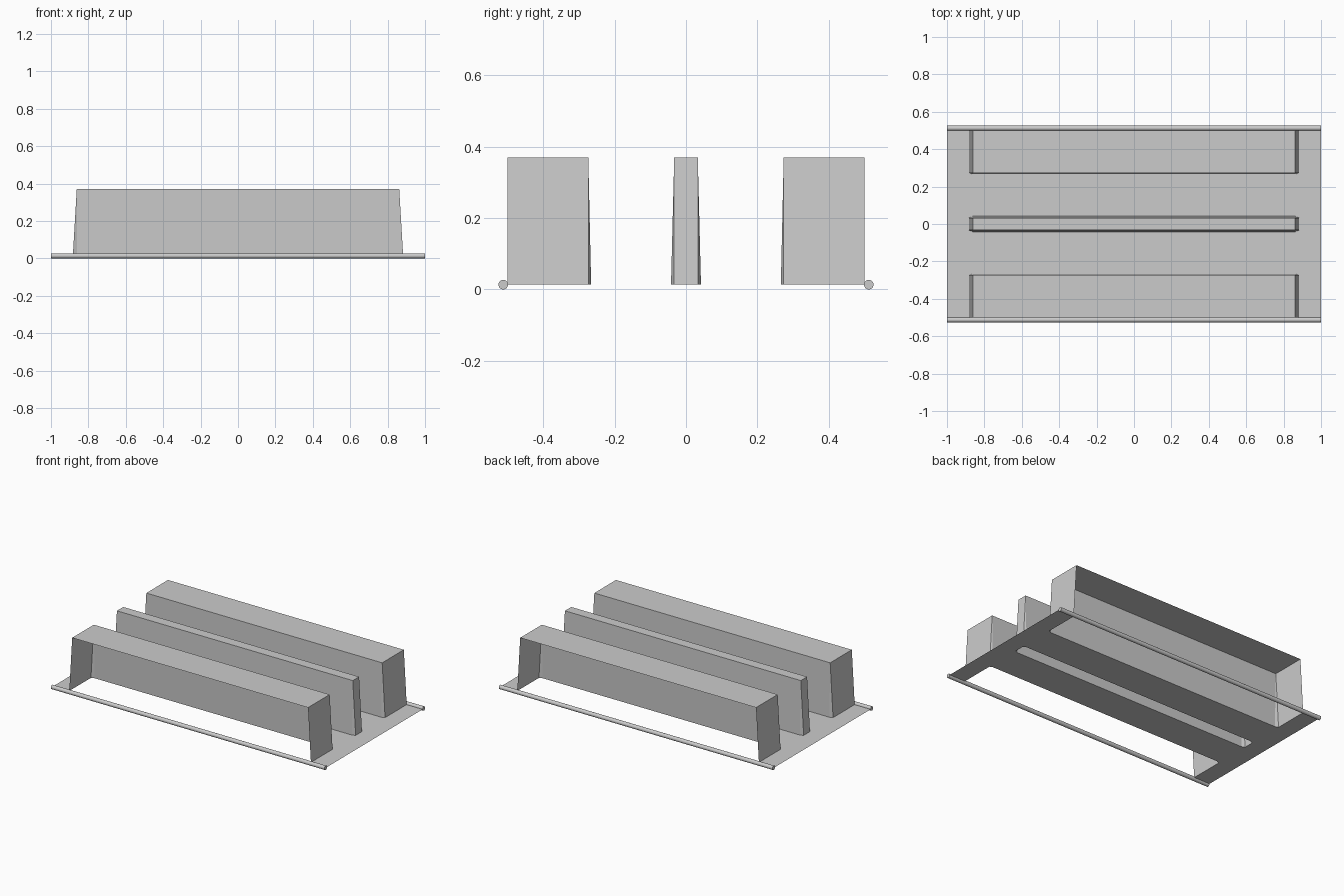
import bpy, bmesh
from mathutils import Vector

if "Cube" in bpy.data.objects:
    bpy.data.objects.remove(bpy.data.objects["Cube"])

BASE, TOP, R = 0.0135, 0.37, 0.0135
XT, XB = 0.862, 0.883   # end wall at top and at base


def quarter_object(name, faces, outward):
    """Make one quarter of a part from polygons and mirror it in x and y."""
    bm = bmesh.new()
    for pts in faces:
        f = bm.faces.new([bm.verts.new(p) for p in pts])
        f.normal_update()
        if f.normal.dot(Vector(outward)) < 0:
            f.normal_flip()
    bmesh.ops.remove_doubles(bm, verts=bm.verts[:], dist=1e-5)
    bmesh.ops.triangulate(bm, faces=[f for f in bm.faces if len(f.verts) > 4])
    me = bpy.data.meshes.new(name)
    bm.to_mesh(me)
    bm.free()
    ob = bpy.data.objects.new(name, me)
    bpy.context.collection.objects.link(ob)
    mod = ob.modifiers.new("Mirror", 'MIRROR')
    mod.use_axis = (True, True, False)
    return ob


def rib(name, y_flat, y_top, y_base, side):
    """Hollow drafted rib: top, long wall, end wall and corner sliver."""
    corner = (XT, y_top, TOP)
    long_base = (XT, y_base, BASE)
    end_base = (XB, y_top, BASE)
    faces = [
        [(0, y_flat, TOP), (XT, y_flat, TOP), corner, (0, y_top, TOP)],
        [(0, y_top, TOP), corner, long_base, (0, y_base, BASE)],
        [(XT, y_flat, TOP), (XB, y_flat, BASE), end_base, corner],
        [corner, end_base, long_base],
    ]
    return quarter_object(name, faces, (1, side, 1))


# Raised ribs: the outer pair is open towards the rods
rib("middle_rib", 0, 0.033, 0.042, 1)
rib("outer_ribs", 0.5, 0.274, 0.266, -1)

# Flat sheet with openings beneath the ribs
outline = [(0, .042), (XT, .042), (XB, .033), (XB, 0), (1, 0), (1, .5),
           (XB, .5), (XB, .274), (XT, .266), (0, .266)]
quarter_object("base_sheet", [[(x, y, BASE) for x, y in outline]], (0, 0, 1))

# Round edge rods
for name, y in (("front_rod", -0.5125), ("back_rod", 0.5125)):
    bpy.ops.mesh.primitive_cylinder_add(vertices=24, radius=R, depth=2,
                                        location=(0, y, R),
                                        rotation=(0, 1.5707963, 0))
    bpy.context.object.name = name
    bpy.ops.object.shade_smooth_by_angle()
